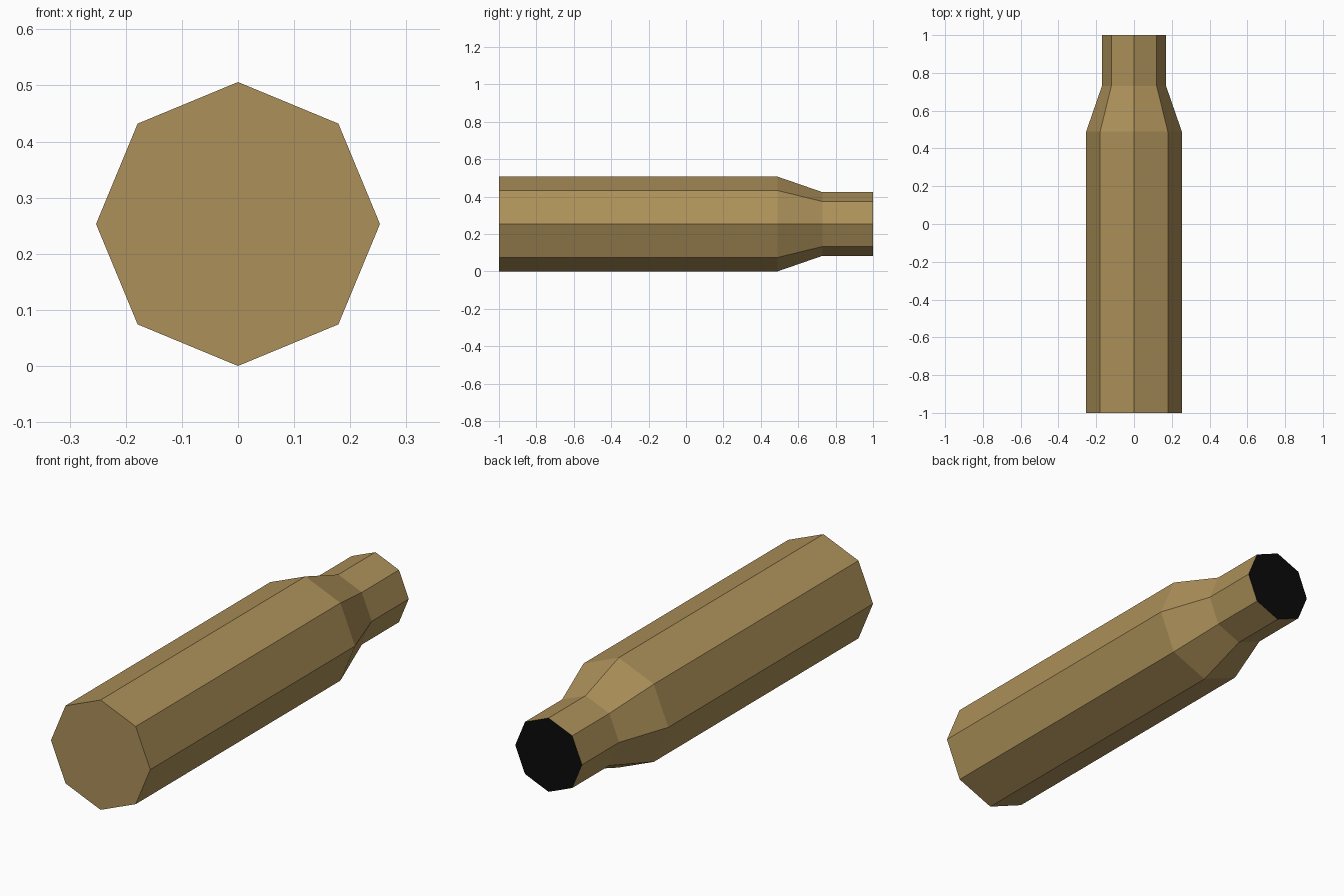
import bpy, bmesh, math

SIDES = 8
RADIUS = 0.253
# (y position, radius) of each ring from base to mouth
PROFILE = [(-1.0, RADIUS), (0.49, RADIUS), (0.73, 0.17), (1.0, 0.17)]

cube = bpy.data.objects.get("Cube")
if cube:
    bpy.data.objects.remove(cube, do_unlink=True)


def make_material(name, colour):
    mat = bpy.data.materials.new(name)
    mat.use_nodes = True
    mat.diffuse_color = colour
    mat.node_tree.nodes["Principled BSDF"].inputs["Base Color"].default_value = colour
    return mat


brass = make_material("dull_brass", (0.41, 0.278, 0.1, 1))
black = make_material("black", (0.003, 0.003, 0.003, 1))

# Casing: rings along y, bridged into body, shoulder and neck
bm = bmesh.new()
rings = []
for y, r in PROFILE:
    angles = [2 * math.pi * i / SIDES for i in range(SIDES)]
    rings.append([bm.verts.new((r * math.cos(a), y, RADIUS + r * math.sin(a))) for a in angles])
for a, b in zip(rings, rings[1:]):
    for i in range(SIDES):
        j = (i + 1) % SIDES
        bm.faces.new((a[i], a[j], b[j], b[i]))

# Flat base and dark mouth
bm.faces.new(rings[0])
mouth = bm.faces.new(rings[-1])
mouth.material_index = 1
bmesh.ops.recalc_face_normals(bm, faces=bm.faces)

mesh = bpy.data.meshes.new("casing")
bm.to_mesh(mesh)
bm.free()
mesh.materials.append(brass)
mesh.materials.append(black)
casing = bpy.data.objects.new("casing", mesh)
bpy.context.collection.objects.link(casing)
